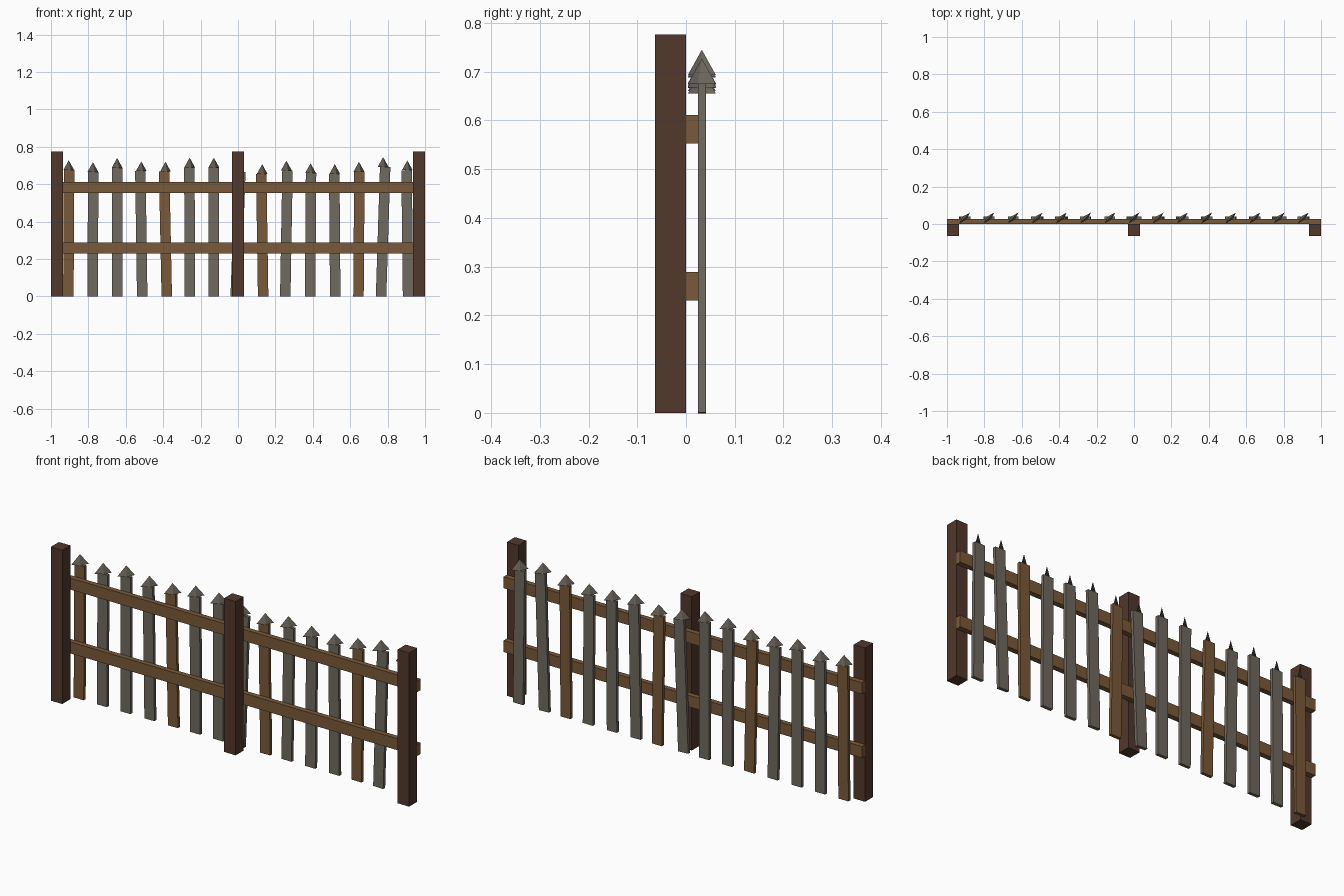
import bpy
import math

if "Cube" in bpy.data.objects:
    bpy.data.objects.remove(bpy.data.objects["Cube"], do_unlink=True)


def material(name, rgb):
    mat = bpy.data.materials.new(name)
    mat.use_nodes = True
    mat.diffuse_color = (*rgb, 1)
    mat.node_tree.nodes["Principled BSDF"].inputs["Base Color"].default_value = (*rgb, 1)
    return mat


dark_wood = material("dark brown wood", (0.084, 0.040, 0.025))
warm_wood = material("warm brown wood", (0.195, 0.102, 0.042))
grey_wood = material("weathered grey wood", (0.162, 0.144, 0.117))


def finish(name, mat):
    obj = bpy.context.object
    obj.name = name
    obj.data.materials.append(mat)
    return obj


def box(name, mat, centre, size, lean=0):
    bpy.ops.mesh.primitive_cube_add(size=1, location=centre, rotation=(0, lean, 0))
    obj = finish(name, mat)
    obj.scale = size
    return obj


# Square posts
POST = 0.064
for side, x in (("right", -1 + POST / 2), ("middle", 0), ("left", 1 - POST / 2)):
    box(f"{side}_post", dark_wood, (x, -POST / 2, 0.388), (POST, POST, 0.776))

# Rails running behind the posts
for level, z in (("lower", 0.26), ("upper", 0.582)):
    box(f"{level}_rail", warm_wood, (0, 0.013, z), (2, 0.026, 0.058))

# Pickets: peak height and sideways drift of each, from right to left
peaks = [0.728, 0.718, 0.740, 0.722, 0.720, 0.742, 0.742, 0.718,
         0.707, 0.726, 0.712, 0.707, 0.720, 0.745, 0.727]
drifts = [0.004, 0.004, 0, -0.010, -0.014, -0.003, 0, 0.025,
          -0.010, 0.012, 0.005, -0.005, 0.005, 0.022, -0.008]
TIP = 0.052
for i, (peak, drift) in enumerate(zip(peaks, drifts)):
    x = -0.905 + 0.1293 * i
    height = peak - TIP
    wood = warm_wood if i % 4 == 0 else grey_wood
    box(f"picket_{i + 1}", wood, (x, 0.033, height / 2),
        (0.056, 0.016, height), math.atan2(drift, height))

    # Flattened four-sided point, turned diagonally
    bpy.ops.mesh.primitive_cone_add(vertices=4, radius1=0.0406, depth=TIP,
                                    location=(x, 0.0325, height + TIP / 2),
                                    rotation=(0, 0, math.radians(45)))
    finish(f"picket_point_{i + 1}", grey_wood).scale.y = 0.3
